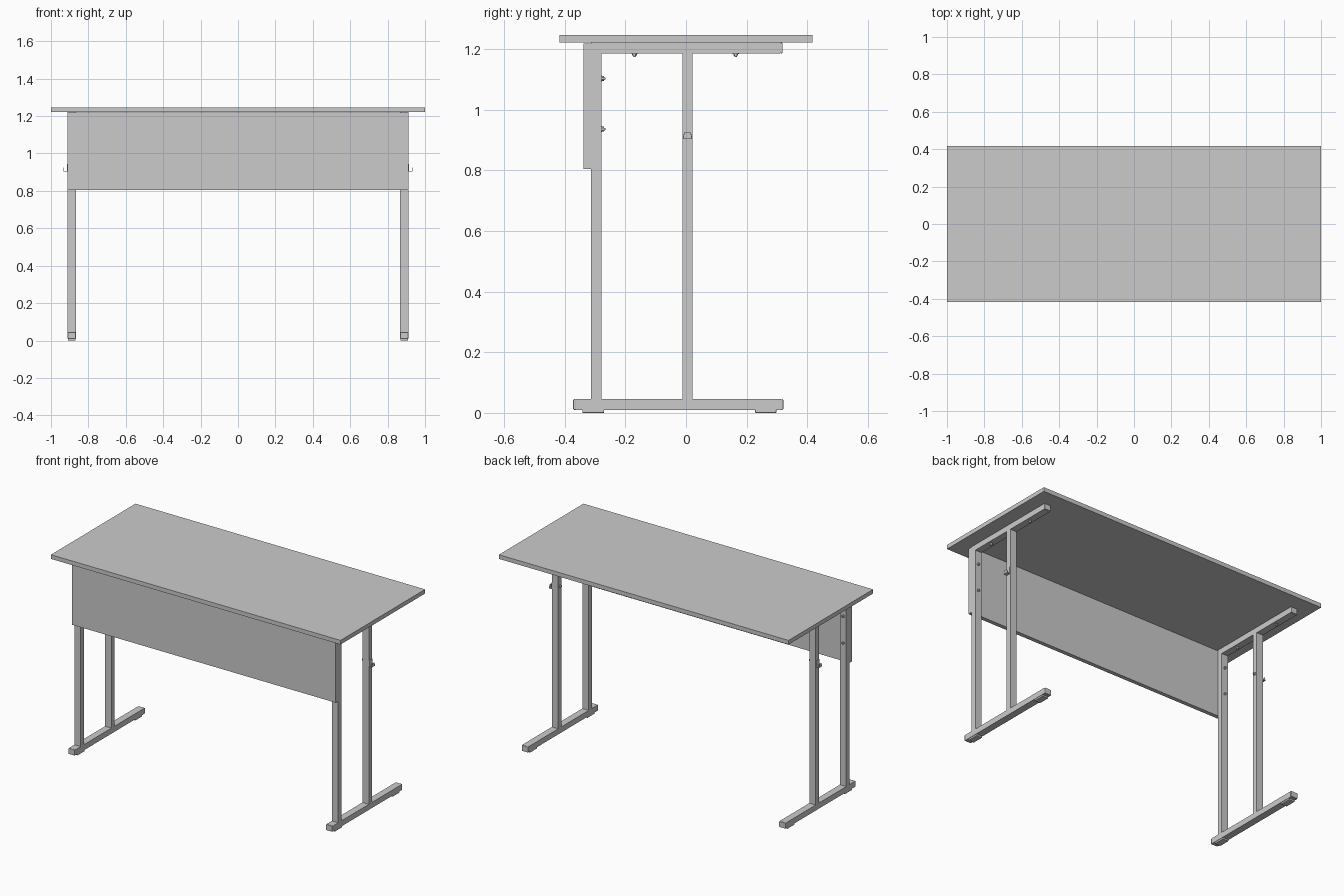
import bpy, bmesh
from math import pi
from mathutils import Vector

if "Cube" in bpy.data.objects:
    bpy.data.objects.remove(bpy.data.objects["Cube"])

XI, XO = 0.867, 0.911          # inner and outer faces of the side frames
XC = (XI + XO) / 2


def box(name, lo, hi, bevel=0.0):
    lo, hi = Vector(lo), Vector(hi)
    bm = bmesh.new()
    bmesh.ops.create_cube(bm, size=1)
    bmesh.ops.scale(bm, vec=hi - lo, verts=bm.verts)
    bmesh.ops.translate(bm, vec=(lo + hi) / 2, verts=bm.verts)
    return finish(name, bm, bevel)


def finish(name, bm, bevel=0.0):
    bmesh.ops.recalc_face_normals(bm, faces=bm.faces)
    me = bpy.data.meshes.new(name)
    bm.to_mesh(me)
    bm.free()
    ob = bpy.data.objects.new(name, me)
    bpy.context.collection.objects.link(ob)
    if bevel:
        m = ob.modifiers.new("Bevel", 'BEVEL')
        m.width, m.segments = bevel, 2
    return ob


def bolt(name, base, direction):
    """Washer, hexagon nut and rounded stud pointing away from a surface."""
    d = Vector(direction)
    rot = d.to_track_quat('Z', 'Y').to_matrix().to_4x4()
    bm = bmesh.new()
    for r1, r2, z0, z1, n in ((.010, .010, -.001, .002, 16),
                              (.008, .008, .002, .008, 6),
                              (.005, .003, .008, .013, 12)):
        new = bmesh.ops.create_cone(bm, cap_ends=True, segments=n, radius1=r1,
                                    radius2=r2, depth=z1 - z0)['verts']
        bmesh.ops.translate(bm, vec=(0, 0, (z0 + z1) / 2), verts=new)
    bmesh.ops.transform(bm, matrix=rot, verts=bm.verts)
    bmesh.ops.translate(bm, vec=base, verts=bm.verts)
    return finish(name, bm)


def bag_hook(name):
    """Bent strip: plate on the leg, horizontal arm and upturned lip."""
    t, z = .003, .904
    prof = [(XO, z), (.932, z), (.932, z + .022), (.932 - t, z + .022),
            (.932 - t, z + t), (XO + t, z + t), (XO + t, z + .04), (XO, z + .04)]
    bm = bmesh.new()
    f = bm.faces.new([bm.verts.new((x, -.010, zz)) for x, zz in prof])
    ext = bmesh.ops.extrude_face_region(bm, geom=[f])['geom']
    bmesh.ops.translate(bm, vec=(0, .030, 0),
                        verts=[v for v in ext if isinstance(v, bmesh.types.BMVert)])
    # taper the free lip end
    for v in bm.verts:
        if v.co.x > .925 and v.co.z > z + .02:
            v.co.y = .005 + (v.co.y - .005) * .7
    return finish(name, bm)


# Table top and modesty panel
box("table_top", (-1, -.417, 1.221), (1, .417, 1.247))
box("modesty_panel", (-XO, -.338, .804), (XO, -.313, 1.218))

# One side frame
parts = [
    box("front_leg", (XI, -.313, .045), (XO, -.279, 1.187)),
    box("middle_leg", (XI, -.011, .045), (XO, .022, 1.187)),
    box("top_rail", (XI, -.313, 1.186), (XO, .312, 1.221)),
    box("top_rail_cap", (XI, .311, 1.186), (XO, .319, 1.221), .003),
    box("foot_rail", (XI, -.364, .010), (XO, .314, .045)),
    box("foot_cap_front", (XI, -.372, .010), (XO, -.363, .045), .003),
    box("foot_cap_back", (XI, .313, .010), (XO, .321, .045), .003),
    box("floor_pad_front", (XI + .002, -.342, 0), (XO - .002, -.270, .011), .002),
    box("floor_pad_back", (XI + .002, .228, 0), (XO - .002, .298, .011), .002),
    bag_hook("bag_hook"),
    bolt("hook_bolt", (XI, .005, .930), (-1, 0, 0)),
]
for z in (1.103, .936):
    parts.append(bolt("panel_bolt", (XC, -.279, z), (0, 1, 0)))
for y in (-.170, .164):
    parts.append(bolt("top_bolt", (XC, y, 1.186), (0, 0, -1)))

# Mirror the side frame to the other end
for ob in parts:
    m = ob.modifiers.new("Mirror", 'MIRROR')
    m.use_axis = (True, False, False)
    m.use_mirror_merge = False
